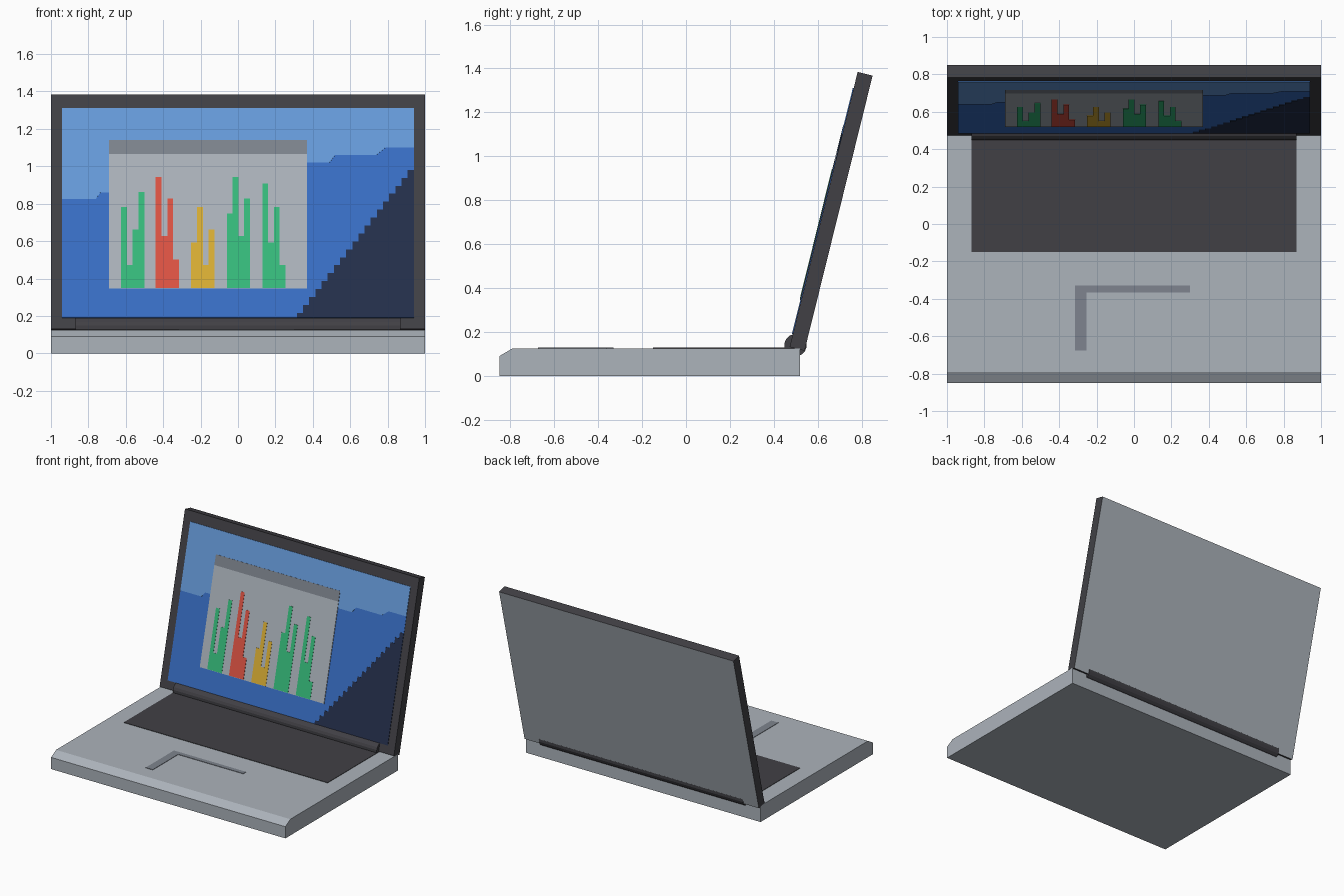
import bpy, bmesh, math
from mathutils import Vector

if "Cube" in bpy.data.objects:
    bpy.data.objects.remove(bpy.data.objects["Cube"])


def material(name, rgb):
    m = bpy.data.materials.new(name)
    lin = [((c / 255 + 0.055) / 1.055) ** 2.4 for c in rgb]
    m.diffuse_color = (*lin, 1)
    m.use_nodes = True
    m.node_tree.nodes["Principled BSDF"].inputs["Base Color"].default_value = m.diffuse_color
    return m


CASE = material("case_grey", (172, 179, 187))
DARK = material("dark_plastic", (65, 64, 69))
TRIM = material("mid_grey", (126, 132, 142))
SKY = material("light_blue", (102, 155, 219))
BLUE = material("blue", (56, 111, 197))
NAVY = material("navy", (36, 47, 75))
GREEN = material("green", (54, 187, 123))
RED = material("red", (221, 83, 67))
YELLOW = material("yellow", (217, 174, 52))


def prism(name, points, offset, *mats):
    """Extrude a flat polygon along an offset vector."""
    bm = bmesh.new()
    face = bm.faces.new([bm.verts.new(p) for p in points])
    ext = bmesh.ops.extrude_face_region(bm, geom=[face])
    moved = [v for v in ext["geom"] if isinstance(v, bmesh.types.BMVert)]
    bmesh.ops.translate(bm, verts=moved, vec=offset)
    bmesh.ops.recalc_face_normals(bm, faces=bm.faces)
    mesh = bpy.data.meshes.new(name)
    bm.to_mesh(mesh)
    bm.free()
    for m in mats:
        mesh.materials.append(m)
    ob = bpy.data.objects.new(name, mesh)
    bpy.context.collection.objects.link(ob)
    return ob


def side_profile(name, yz, half_width, *mats):
    return prism(name, [(-half_width, y, z) for y, z in yz],
                 Vector((2 * half_width, 0, 0)), *mats)


def rect(x0, z0, x1, z1):
    return [(x0, z0), (x1, z0), (x1, z1), (x0, z1)]


# Base with chamfered front edge
side_profile("base", [(-0.85, 0), (0.52, 0), (0.52, 0.125),
                      (-0.79, 0.125), (-0.85, 0.09)], 1, CASE)


# Keyboard panel and touchpad edge on the deck
def deck_plate(name, pts, mat):
    prism(name, [(x, y, 0.123) for x, y in pts], Vector((0, 0, 0.005)), mat)


deck_plate("keyboard_panel", rect(-0.87, -0.15, 0.87, 0.47), DARK)
deck_plate("touchpad_edge", [(-0.315, -0.675), (-0.255, -0.675), (-0.255, -0.365),
                             (0.30, -0.365), (0.30, -0.33), (-0.315, -0.33)], TRIM)

# Tilted lid, grey on its back face
FRONT_LOW, FRONT_TOP = Vector((0, 0.472, 0.131)), Vector((0, 0.782, 1.384))
UP = (FRONT_TOP - FRONT_LOW).normalized()
OUT = Vector((0, -UP.z, UP.y))
corners = [FRONT_LOW, FRONT_TOP, FRONT_TOP - OUT * 0.07, FRONT_LOW - OUT * 0.07]
lid = side_profile("lid", [(c.y, c.z) for c in corners], 1, DARK, CASE)
for p in lid.data.polygons:
    if p.normal.dot(OUT) < -0.9:
        p.material_index = 1

# Hinge barrel
ring = [math.tau * (i + 0.5) / 16 for i in range(16)]
side_profile("hinge", [(0.499 + 0.051 * math.cos(a), 0.14 + 0.051 * math.sin(a))
                       for a in ring], 0.87, DARK)


# Screen image: thin plates placed on the lid by front-view x and z
def screen_plate(name, pts, layer, mat):
    placed = [FRONT_LOW + UP * ((z - FRONT_LOW.z) / UP.z) + Vector((x, 0, 0))
              - OUT * 0.001 for x, z in pts]
    prism(name, placed, OUT * (0.001 + 0.002 * layer), mat)


screen_plate("screen", rect(-0.94, 0.19, 0.94, 1.31), 1, BLUE)
screen_plate("screen_sky", [(-0.94, 1.31), (-0.94, 0.825), (-0.76, 0.825), (-0.735, 0.86),
                            (-0.60, 0.86), (0.30, 1.02), (0.49, 1.02), (0.52, 1.06),
                            (0.74, 1.06), (0.79, 1.10), (0.94, 1.10), (0.94, 1.31)], 2, SKY)

# Stepped dark corner
steps = 19
stairs = [(0.94, 0.19), (0.315, 0.19)]
for i in range(steps):
    x = 0.315 + 0.625 * i / steps
    z = 0.215 + 0.765 * i / (steps - 1)
    stairs += [(x, z), (x + 0.625 / steps, z)]
screen_plate("screen_corner", stairs, 2, NAVY)

# Window with title strip
screen_plate("window", rect(-0.69, 0.345, 0.37, 1.065), 3, CASE)
screen_plate("window_title", rect(-0.69, 1.065, 0.37, 1.14), 3, TRIM)

# Bar chart groups
groups = [(-0.625, GREEN, (0.78, 0.47, 0.66, 0.86)),
          (-0.44, RED, (0.94, 0.625, 0.825, 0.50)),
          (-0.25, YELLOW, (0.59, 0.78, 0.47, 0.66)),
          (-0.06, GREEN, (0.745, 0.94, 0.625, 0.825)),
          (0.13, GREEN, (0.905, 0.59, 0.78, 0.47))]
for n, (x0, mat, tops) in enumerate(groups):
    outline = [(x0 + 0.124, 0.347), (x0, 0.347)]
    for i, top in enumerate(tops):
        outline += [(x0 + 0.031 * i, top), (x0 + 0.031 * (i + 1), top)]
    screen_plate(f"chart_bars_{n + 1}", outline, 4, mat)
